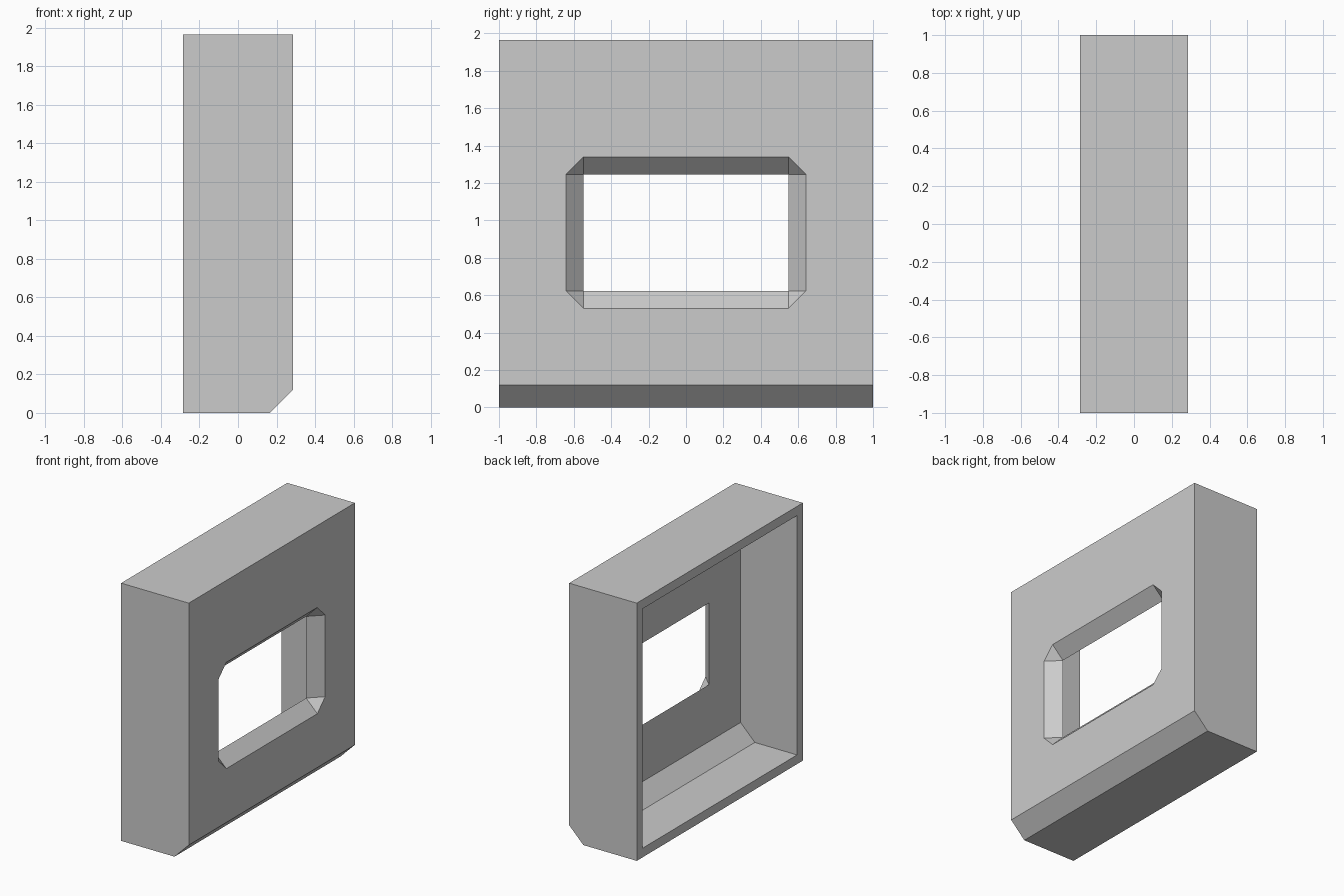
import bpy
import bmesh

cube = bpy.data.objects.get("Cube")
if cube:
    bpy.data.objects.remove(cube, do_unlink=True)

# Main dimensions
BACK, FRONT = -0.285, 0.285      # open side and window side
HEIGHT, HALF_WIDTH = 1.964, 1.0
RIM, PANEL = 0.07, 0.094         # wall and window panel thickness
CHAMFER = 0.12
WIN_Y, WIN_LOW, WIN_HIGH = 0.548, 0.624, 1.246
CORNERS = [(-1, 0), (1, 0), (1, 1), (-1, 1)]

grey = bpy.data.materials.new("plain grey")
grey.use_nodes = True
grey.diffuse_color = (0.6, 0.6, 0.6, 1)
grey.node_tree.nodes["Principled BSDF"].inputs["Base Color"].default_value = (0.6, 0.6, 0.6, 1)

bm = bmesh.new()


def skin(half, low, high, front):
    """Walls of one shell; returns the loops around its front and back."""
    profile = [(BACK, low), (front - CHAMFER, low), (front, low + CHAMFER),
               (front, high), (BACK, high)]
    near, far = [[bm.verts.new((x, y, z)) for x, z in profile] for y in (-half, half)]
    bm.faces.new(near)
    bm.faces.new(far)
    for i in (0, 1, 3):
        bm.faces.new((near[i], near[i + 1], far[i + 1], far[i]))
    front_loop = [near[2], far[2], far[3], near[3]]
    back_loop = [near[0], far[0], far[4], near[4]]
    return front_loop, back_loop


def bridge(loop_a, loop_b):
    """Ring of four quads between two rectangular loops."""
    for k in range(4):
        n = (k + 1) % 4
        bm.faces.new((loop_a[k], loop_a[n], loop_b[n], loop_b[k]))


def bridge_clipped(loop, sides, levels):
    """Ring between a rectangle and a rectangle with clipped corners."""
    for k in range(4):
        n = (k + 1) % 4
        edge = levels if k % 2 == 0 else sides
        bm.faces.new((loop[k], loop[n], edge[n], edge[k]))
        bm.faces.new((loop[k], sides[k], levels[k]))


# Outer and inner shells joined by the rim
outer_front, outer_back = skin(HALF_WIDTH, 0, HEIGHT, FRONT)
inner_front, inner_back = skin(HALF_WIDTH - RIM, RIM, HEIGHT - RIM, FRONT - PANEL)
bridge(outer_back, inner_back)

# Window: clipped outer opening narrowing to a plain rectangle
opening, sides, levels = [], [], []
for s, top in CORNERS:
    y = s * WIN_Y
    z = WIN_HIGH if top else WIN_LOW
    z_out = z + PANEL if top else z - PANEL
    opening.append(bm.verts.new((FRONT - PANEL, y, z)))
    sides.append(bm.verts.new((FRONT, y + s * PANEL, z)))
    levels.append(bm.verts.new((FRONT, y, z_out)))
bridge_clipped(outer_front, sides, levels)
bridge_clipped(opening, sides, levels)
bridge(inner_front, opening)

bmesh.ops.recalc_face_normals(bm, faces=bm.faces[:])
mesh = bpy.data.meshes.new("window_wall_shell")
bm.to_mesh(mesh)
bm.free()
mesh.materials.append(grey)
shell = bpy.data.objects.new("window_wall_shell", mesh)
bpy.context.collection.objects.link(shell)
